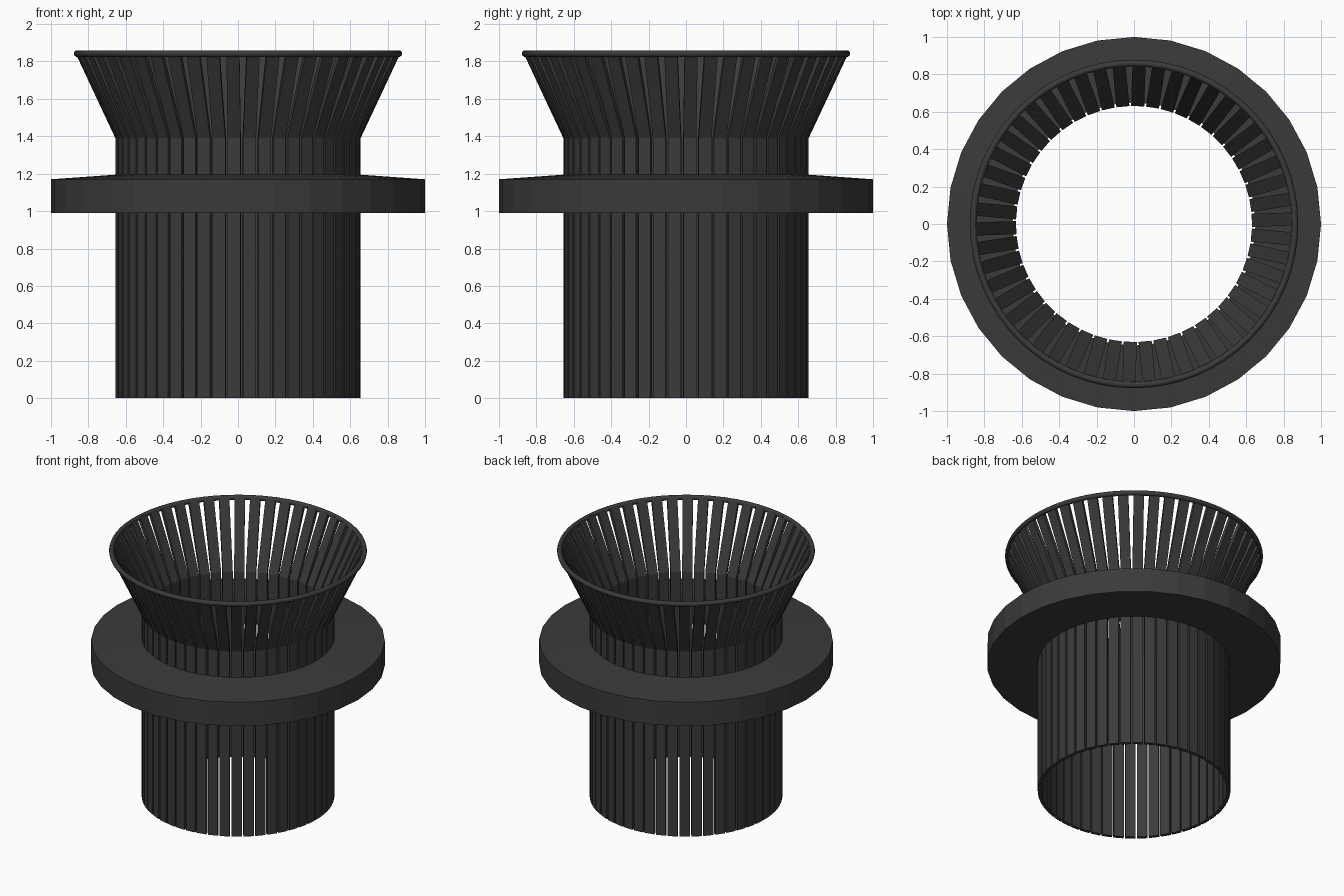
import bpy, bmesh, math
from mathutils import Matrix, Vector

if "Cube" in bpy.data.objects:
    bpy.data.objects.remove(bpy.data.objects["Cube"])

mat = bpy.data.materials.new("dark grey")
mat.diffuse_color = (0.043, 0.043, 0.043, 1)
mat.use_nodes = True
mat.node_tree.nodes["Principled BSDF"].inputs["Base Color"].default_value = mat.diffuse_color


def make_object(name, bm):
    bmesh.ops.recalc_face_normals(bm, faces=bm.faces)
    me = bpy.data.meshes.new(name)
    bm.to_mesh(me)
    bm.free()
    me.materials.append(mat)
    ob = bpy.data.objects.new(name, me)
    bpy.context.collection.objects.link(ob)
    return ob


def lathe(name, profile, sides):
    """Closed (radius, z) profile revolved around z."""
    bm = bmesh.new()
    rings = []
    for i in range(sides):
        a = 2 * math.pi * i / sides
        rings.append([bm.verts.new((r * math.cos(a), r * math.sin(a), z)) for r, z in profile])
    n = len(profile)
    for i in range(sides):
        p, q = rings[i], rings[(i + 1) % sides]
        for j in range(n):
            k = (j + 1) % n
            bm.faces.new((p[j], q[j], q[k], p[k]))
    return make_object(name, bm)


# Collar: 32-sided flange with a slightly sloping top
lathe("collar", [(0.65, 0.99), (1.0, 0.99), (1.0, 1.17), (0.65, 1.195)], 32)

# Rim: round hoop joining the slat tips
hoop = [(0.86 + 0.018 * math.cos(t * math.pi / 5), 1.842 + 0.018 * math.sin(t * math.pi / 5))
        for t in range(10)]
rim = lathe("rim", hoop, 64)
for f in rim.data.polygons:
    f.use_smooth = True

# Slats: 50 bent straps, straight below and flaring outward above
COUNT, HALF = 50, 0.035
outer = [(0.655, 0), (0.655, 1.39), (0.866, 1.84)]
inner = [(0.63, 0), (0.63, 1.39), (0.842, 1.85)]
bm = bmesh.new()
for i in range(COUNT):
    rot = Matrix.Rotation(math.radians(1.8) + 2 * math.pi * i / COUNT, 3, 'Z')
    rows = []
    for (ro, zo), (ri, zi) in zip(outer, inner):
        corners = [(ro, -HALF, zo), (ro, HALF, zo), (ri, HALF, zi), (ri, -HALF, zi)]
        rows.append([bm.verts.new(rot @ Vector(c)) for c in corners])
    for a, b in zip(rows, rows[1:]):
        for j in range(4):
            k = (j + 1) % 4
            bm.faces.new((a[j], a[k], b[k], b[j]))
    bm.faces.new(rows[0][::-1])
    bm.faces.new(rows[-1])
make_object("slats", bm)
